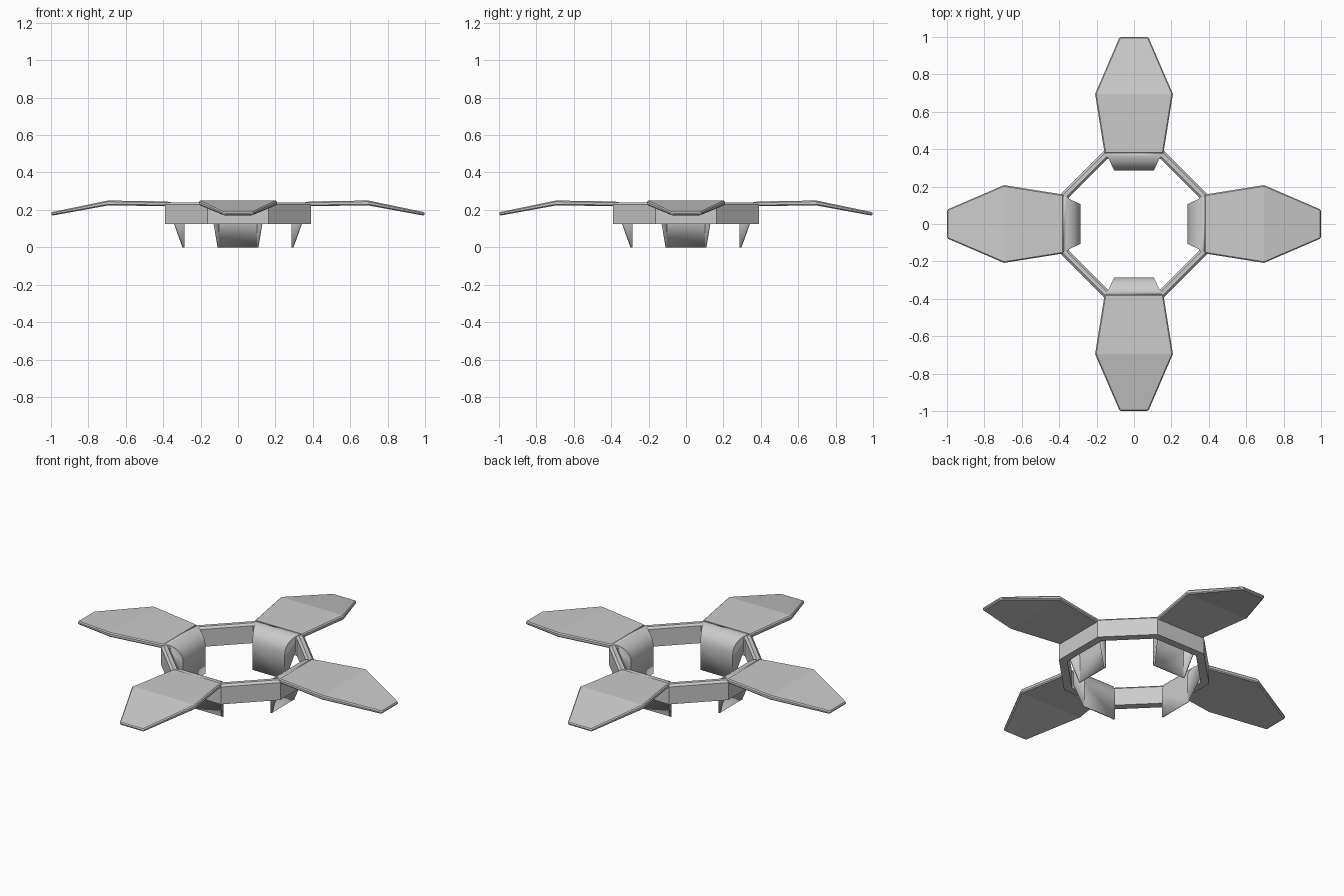
import bpy, bmesh, math
from mathutils import Matrix, Vector

if "Cube" in bpy.data.objects:
    bpy.data.objects.remove(bpy.data.objects["Cube"])


def make(name, verts, faces, turn=0.0):
    """Mesh object from verts/faces, turned about z by whole quarter turns."""
    me = bpy.data.meshes.new(name)
    rot = Matrix.Rotation(turn, 3, 'Z')
    me.from_pydata([rot @ Vector(v) for v in verts], [], faces)
    bm = bmesh.new()
    bm.from_mesh(me)
    bmesh.ops.remove_doubles(bm, verts=bm.verts, dist=1e-5)
    bmesh.ops.recalc_face_normals(bm, faces=bm.faces)
    bm.to_mesh(me)
    bm.free()
    ob = bpy.data.objects.new(name, me)
    bpy.context.collection.objects.link(ob)
    return ob


def smooth(ob):
    bpy.ops.object.select_all(action='DESELECT')
    ob.select_set(True)
    bpy.context.view_layer.objects.active = ob
    bpy.ops.object.shade_smooth_by_angle(angle=math.radians(30))


# Octagonal ring: (apothem, z) profile swept round eight corners
profile = [(.391, .125), (.391, .228), (.379, .24), (.359, .24), (.347, .228), (.347, .125)]
n = len(profile)
verts, faces = [], []
for i in range(8):
    a = math.radians(22.5 + 45 * i)
    for r, z in profile:
        c = r / math.cos(math.radians(22.5))
        verts.append((c * math.cos(a), c * math.sin(a), z))
    for j in range(n):
        k, m = (j + 1) % n, (i + 1) % 8
        faces.append((i * n + j, m * n + j, m * n + k, i * n + k))
make("octagon_ring", verts, faces)

# Petal stations: (radius, half width, top z, thickness)
stations = [(.376, .157, .245, .025), (.695, .208, .25, .026), (1.0, .077, .187, .018)]

# Leg front profile (radius, z): straight plate, then a curve out to the petal
front = [(.286, 0)] + [(.38 - .094 * math.cos(t), .15 + .094 * math.sin(t))
                       for t in [math.radians(11.25 * i) for i in range(9)]]
back = [(.372, .22), (.336, .12), (.293, 0)]


def half_width(r):
    return .106 + (r - .286) * .47


for q in range(4):
    turn = q * math.pi / 2

    # Petal with a bent tip
    verts, faces = [], []
    for r, w, z, t in stations:
        tilt = .004 if r == 1.0 else 0
        verts += [(r, -w, z), (r, w, z), (r - tilt, w, z - t), (r - tilt, -w, z - t)]
    for s in (0, 4):
        for j in range(4):
            k = (j + 1) % 4
            faces.append((s + j, s + k, s + 4 + k, s + 4 + j))
    faces += [(0, 1, 2, 3), (8, 9, 10, 11)]
    petal = make("petal_%d" % (q + 1), verts, faces, turn)
    bev = petal.modifiers.new("edge", 'BEVEL')
    bev.width, bev.segments = .006, 1
    bev.limit_method, bev.angle_limit = 'ANGLE', math.radians(40)

    # Leg: curved front plate and two tapered side flanges, open behind
    outline = front + back
    m, nf = len(outline), len(front)
    verts = [(r, s * half_width(r), z) for s in (-1, 1) for r, z in outline]
    faces = [(i, i + 1, m + i + 1, m + i) for i in range(nf - 1)]
    faces += [tuple(range(m)), tuple(range(m, 2 * m))]
    leg = make("leg_%d" % (q + 1), verts, faces, turn)
    sol = leg.modifiers.new("thickness", 'SOLIDIFY')
    sol.thickness, sol.offset = .01, -1
    smooth(leg)
